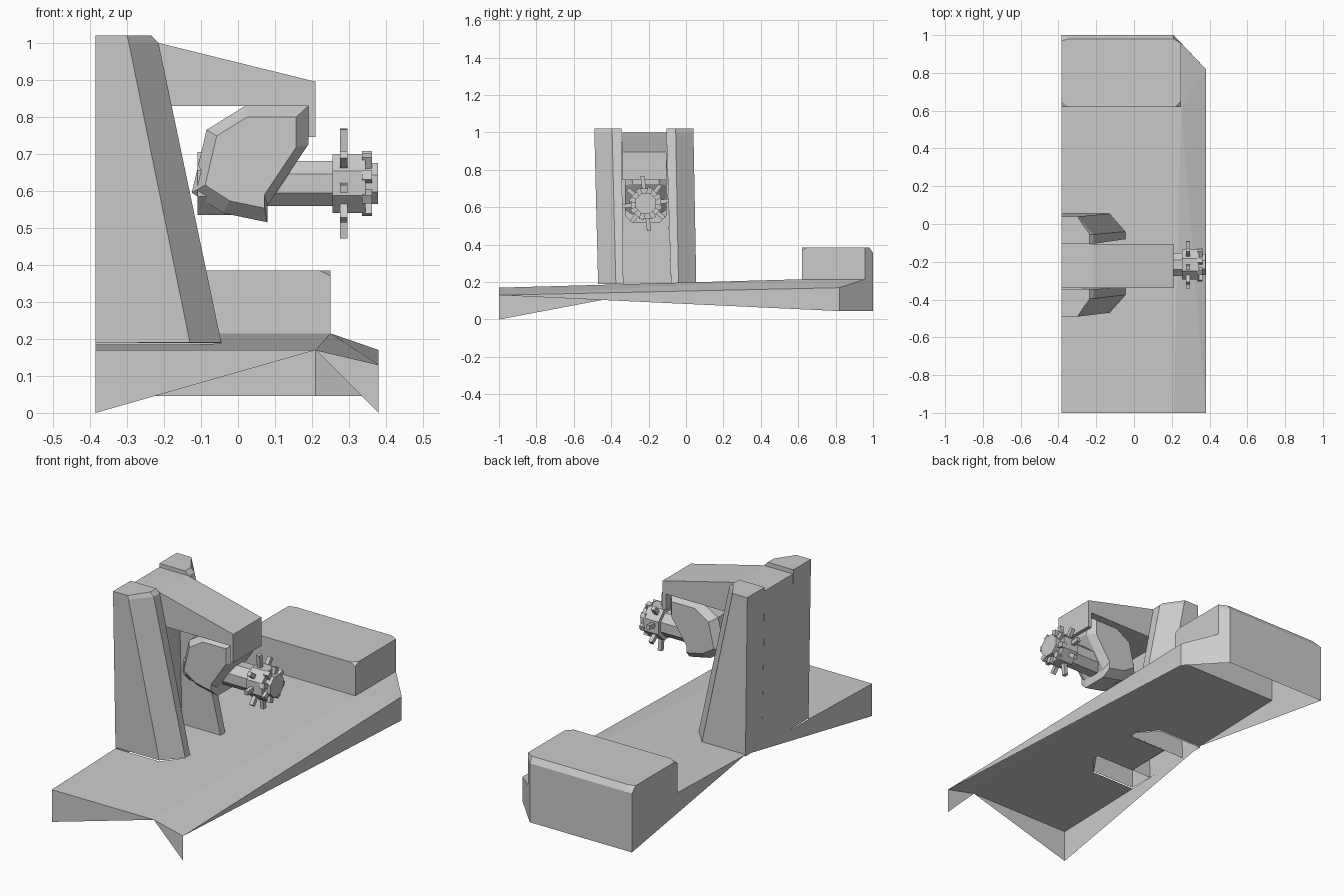
import bpy, bmesh, math
from mathutils import Vector

cube = bpy.data.objects.get("Cube")
if cube:
    bpy.data.objects.remove(cube, do_unlink=True)

grey = bpy.data.materials.new("machine grey")
grey.use_nodes = True
COL = (0.6, 0.6, 0.6, 1)
grey.diffuse_color = COL
grey.node_tree.nodes["Principled BSDF"].inputs["Base Color"].default_value = COL
grey.node_tree.nodes["Principled BSDF"].inputs["Roughness"].default_value = 0.8


def build(name, verts, faces):
    bm = bmesh.new()
    vs = [bm.verts.new(v) for v in verts]
    for f in faces:
        bm.faces.new([vs[i] for i in f])
    bmesh.ops.remove_doubles(bm, verts=bm.verts, dist=1e-5)
    bmesh.ops.recalc_face_normals(bm, faces=bm.faces)
    me = bpy.data.meshes.new(name)
    bm.to_mesh(me)
    bm.free()
    me.materials.append(grey)
    ob = bpy.data.objects.new(name, me)
    bpy.context.collection.objects.link(ob)
    return ob


def loft(name, rings, bottom=True, top=True):
    n = len(rings[0])
    verts = [v for r in rings for v in r]
    faces = [(k * n + i, k * n + (i + 1) % n, (k + 1) * n + (i + 1) % n, (k + 1) * n + i)
             for k in range(len(rings) - 1) for i in range(n)]
    if bottom:
        faces.append(tuple(range(n)))
    if top:
        faces.append(tuple(range(len(verts) - n, len(verts))))
    return build(name, verts, faces)


def extrude_y(name, profile, y0, y1):
    return loft(name, [[(x, y, z) for x, z in profile] for y in (y0, y1)])


L, R = -0.385, 0.38          # side limits of the base
CY, CZ = -0.215, 0.62        # axis of the spindle


def deck_z(y):
    return 0.17 + 0.045 * (y + 1) / 1.62


# Base deck: open shell, notched where the column stands
deck = [(L, -1), (0.21, -1), (0.25, 0.62), (L, 0.62), (L, 0.055), (-0.13, 0.055),
        (-0.045, -0.045), (-0.045, -0.08), (-0.27, -0.08), (-0.27, -0.335),
        (-0.045, -0.335), (-0.045, -0.37), (-0.13, -0.47), (L, -0.47)]
verts = [(x, y, deck_z(y)) for x, y in deck]
n = len(verts)
verts += [(R, -1, 0.13), (R, 0.82, 0.17), (0.25, 0.957, 0.215), (0.21, 1, 0.215),
          (L, 1, 0.215), (L, -1, 0), (R, -1, 0), (R, 0.82, 0.045), (0.21, 1, 0.045), (L, 1, 0.045)]
fr, br, bc, bb, bl, lo_fl, lo_fr, lo_r, lo_c, lo_l = range(n, n + 10)
build("base_deck", verts, [
    tuple(range(n)), (1, fr, 2), (fr, br, 2), (2, br, bc),
    (0, 1, lo_fl), (1, fr, lo_fr), (fr, br, lo_r),
    (br, bc, bb, lo_c, lo_r), (bb, bl, lo_l, lo_c),
    (0, lo_fl, 13), (13, lo_fl, 4), (4, 3, lo_l), (3, bl, lo_l)])

# Rear housing with softened upper corners
outline = [(L, 0.65), (-0.345, 0.62), (0.22, 0.62), (0.25, 0.65),
           (0.25, 0.957), (0.21, 1), (-0.345, 1), (L, 0.97)]
foot = [(L, 0.62), (L, 0.62), (0.25, 0.62), (0.25, 0.62),
        (0.25, 0.957), (0.21, 1), (L, 1), (L, 1)]
shoulder = [(x, y, 0.355 if y > 0.9 else 0.37) for x, y in foot]
crown = [(x, min(y, 0.98), 0.385) for x, y in outline]
loft("rear_housing", [[(x, y, 0.215) for x, y in foot], shoulder, crown], bottom=False)


# Two column legs, mirrored about the slightly leaning centre plane
def leg_ring(side, z, cy, pts):
    return [(x, cy + side * d, z) for x, d in pts]


for side, name in ((-1, "front_leg"), (1, "rear_leg")):
    loft(name, [
        leg_ring(side, 0.19, -0.2075, [(L, 0.2625), (-0.13, 0.2625), (-0.045, 0.1675), (-0.045, 0.1275), (L, 0.1275)]),
        leg_ring(side, 1.0, -0.225, [(L, 0.265), (-0.295, 0.265), (-0.215, 0.17), (-0.215, 0.12), (L, 0.12)]),
        leg_ring(side, 1.02, -0.225, [(L, 0.265), (-0.3, 0.265), (-0.235, 0.17), (-0.235, 0.12), (L, 0.12)]),
    ], bottom=False)

# Web joining the legs at the back
loft("column_web", [[(x, y, z) for x, y in ((L, a), (-0.27, a), (-0.27, b), (L, b))]
                    for z, a, b in ((0.19, -0.335, -0.08), (0.95, -0.345, -0.105))], bottom=False)

# Overhanging beam with its end lip
extrude_y("beam", [(L, 1.0), (-0.215, 1.0), (0.21, 0.895), (0.21, 0.745),
                   (0.19, 0.745), (0.19, 0.83), (L, 0.83)], -0.34, -0.105)

# Tapered head body under the beam
body = [(0.02, 0.83), (0.19, 0.83), (0.19, 0.725), (0.08, 0.56), (0.08, 0.515),
        (-0.04, 0.54), (-0.125, 0.595), (-0.085, 0.765)]
mid = Vector((0.04, 0.69))


def body_ring(y, s):
    return [(mid.x + (x - mid.x) * s, y, mid.y + (z - mid.y) * s) for x, z in body]


loft("head_body", [body_ring(CY - 0.11, 0.78), body_ring(CY - 0.07, 1),
                   body_ring(CY + 0.07, 1), body_ring(CY + 0.11, 0.78)])


# Octagonal spindle stages along x
def octagon(x, apothem):
    r = apothem / math.cos(math.pi / 8)
    return [(x, CY + r * math.cos(a), CZ + r * math.sin(a))
            for a in (math.pi * (i + 0.5) / 4 for i in range(8))]


for name, x0, x1, r in (("rear_drum", -0.11, 0.08, 0.085), ("spindle", 0.06, 0.26, 0.061),
                        ("cutter_hub", 0.255, 0.345, 0.08), ("cutter_nose", 0.34, 0.378, 0.055)):
    loft(name, [octagon(x0, r), octagon(x1, r)])


# Radial blades and small teeth around the hub
def radial_block(name, x0, x1, r0, r1, w, ang):
    out = Vector((0, math.cos(ang), math.sin(ang)))
    tan = Vector((0, -math.sin(ang), math.cos(ang)))
    c = Vector((0, CY, CZ))
    loft(name, [[c + out * r + tan * t + Vector((x, 0, 0))
                 for x, t in ((x0, -w), (x1, -w), (x1, w), (x0, w))] for r in (r0, r1)])


for i in range(8):
    a = math.pi * i / 4 + 0.12
    radial_block("blade_%d" % (i + 1), 0.276, 0.296, 0.05, 0.148 if i % 4 == 2 else 0.125, 0.011, a)
    radial_block("tooth_%d" % (i + 1), 0.335, 0.362, 0.04, 0.088, 0.013, a + math.pi / 8)
